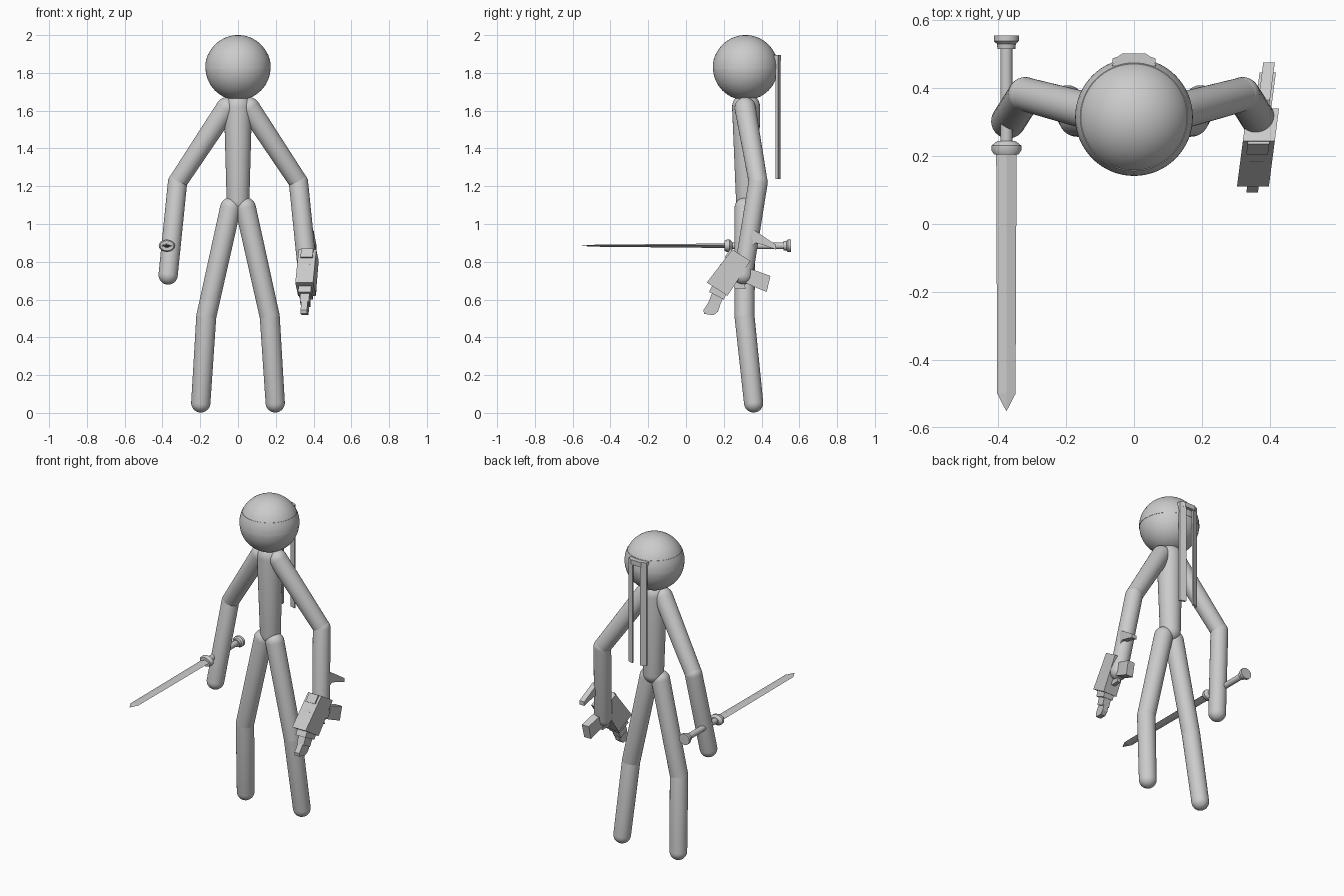
import bpy, bmesh, math
from mathutils import Vector

if "Cube" in bpy.data.objects:
    bpy.data.objects.remove(bpy.data.objects["Cube"])

grey = bpy.data.materials.new("plain grey")
grey.diffuse_color = (0.6, 0.6, 0.6, 1)
grey.use_nodes = True
grey.node_tree.nodes["Principled BSDF"].inputs["Base Color"].default_value = grey.diffuse_color


def finish(name, bm, angle=35):
    bmesh.ops.recalc_face_normals(bm, faces=bm.faces)
    me = bpy.data.meshes.new(name)
    bm.to_mesh(me)
    bm.free()
    me.materials.append(grey)
    ob = bpy.data.objects.new(name, me)
    bpy.context.collection.objects.link(ob)
    if angle:
        bpy.ops.object.select_all(action='DESELECT')
        ob.select_set(True)
        bpy.context.view_layer.objects.active = ob
        bpy.ops.object.shade_smooth_by_angle(angle=math.radians(angle))
    return ob


def lathe(name, origin, axis, profile, n=32, squash=1.0):
    """Spin (radius, distance) pairs around an axis; squash flattens one side."""
    o, d = Vector(origin), Vector(axis).normalized()
    u = d.cross(Vector((0, 0, 1)))
    u = u.normalized() if u.length > 1e-4 else Vector((1, 0, 0))
    v = d.cross(u)
    bm = bmesh.new()
    rings = []
    for r, h in profile:
        c = o + d * h
        if r < 1e-5:
            rings.append([bm.verts.new(c)] * n)
            continue
        rings.append([bm.verts.new(c + u * (r * math.cos(2 * math.pi * i / n))
                                   + v * (r * squash * math.sin(2 * math.pi * i / n)))
                      for i in range(n)])
    for a, b in zip(rings, rings[1:]):
        for i in range(n):
            j = (i + 1) % n
            vs = list(dict.fromkeys((a[i], a[j], b[j], b[i])))
            if len(vs) > 2:
                bm.faces.new(vs)
    return finish(name, bm)


def capsule(name, a, b, ra, rb):
    a, b = Vector(a), Vector(b)
    L = (b - a).length
    arc = [math.pi / 2 * i / 8 for i in range(9)]
    prof = [(ra * math.sin(t), -ra * math.cos(t)) for t in arc]
    prof += [(rb * math.cos(t), L + rb * math.sin(t)) for t in arc]
    return lathe(name, a, b - a, prof)


def plate(name, pts, half, shift=0.0):
    """Extrude a side outline of (y, z) points; it leans with the blaster."""
    bm = bmesh.new()
    sides = [[bm.verts.new((0.362 + shift + 0.13 * (y - 0.2) + s * half, y, z)) for y, z in pts]
             for s in (-1, 1)]
    n = len(pts)
    for s in sides:
        bm.faces.new(s)
    for i in range(n):
        j = (i + 1) % n
        bm.faces.new((sides[0][i], sides[0][j], sides[1][j], sides[1][i]))
    return finish(name, bm, 0)


# head and headband
HEAD = (0, 0.315, 1.828)
arc = [math.pi * i / 32 for i in range(33)]
lathe("head", HEAD, (0, 0, 1), [(0.172 * math.sin(t), -0.172 * math.cos(t)) for t in arc], 64)
band = [(0.1735 * math.cos(t), 0.1735 * math.sin(t)) for t in (-0.04, 0.08, 0.2, 0.32, 0.42)]
lathe("headband", HEAD, (0, 0, 1), [(0.165, -0.007)] + band + [(0.15, 0.0707)], 64)

# headband knot and hanging tails
bm = bmesh.new()
outline = [(-0.065, 0.465), (-0.058, 0.485), (-0.035, 0.502), (0.035, 0.502), (0.058, 0.485), (0.065, 0.465)]
lo = [bm.verts.new((x, y, 1.865)) for x, y in outline]
hi = [bm.verts.new((x, y, 1.895)) for x, y in outline]
bm.faces.new(lo)
bm.faces.new(hi)
for i in range(6):
    j = (i + 1) % 6
    bm.faces.new((lo[i], lo[j], hi[j], hi[i]))
finish("headband_knot", bm, 0)
for s, side in ((-1, "right"), (1, "left")):
    bm = bmesh.new()
    bmesh.ops.create_cube(bm, size=1)
    for v in bm.verts:
        v.co = (s * (0.045 + 0.036 * v.co.x), 0.487 + 0.014 * v.co.y - 0.012 * v.co.x,
                1.567 + 0.655 * v.co.z)
    finish("headband_tail_" + side, bm, 0)

# body and limbs
capsule("torso", (0, 0.318, 1.62), (0, 0.325, 1.12), 0.074, 0.06)
for s, side in ((-1, "right"), (1, "left")):
    shoulder, elbow, hand = (s * 0.06, 0.313, 1.615), (s * 0.32, 0.382, 1.222), (s * 0.37, 0.303, 0.73)
    hip, knee, foot = (s * 0.04, 0.312, 1.085), (s * 0.168, 0.31, 0.51), (s * 0.197, 0.358, 0.053)
    capsule("upper_arm_" + side, shoulder, elbow, 0.056, 0.05)
    capsule("forearm_" + side, elbow, hand, 0.051, 0.051)
    capsule("thigh_" + side, hip, knee, 0.055, 0.053)
    capsule("shin_" + side, knee, foot, 0.053, 0.051)

# sword: grip, guard, pommel and diamond blade
SX, SZ = -0.376, 0.885
Y = (0, 1, 0)
lathe("sword_grip", (SX, 0.24, SZ), Y, [(0, 0), (0.018, 0), (0.018, 0.29), (0, 0.29)], 16)
lathe("sword_guard", (SX, 0.205, SZ), Y,
      [(0, 0), (0.036, 0), (0.044, 0.012), (0.044, 0.026), (0.026, 0.04), (0, 0.04)], 16, 0.75)
lathe("sword_pommel", (SX, 0.515, SZ), Y,
      [(0, 0), (0.026, 0), (0.028, 0.016), (0.037, 0.024), (0.037, 0.041), (0, 0.041)], 16, 0.92)
bm = bmesh.new()
secs = [[bm.verts.new((SX + x, y, SZ + z)) for x, z in ((w, 0), (0, t), (-w, 0), (0, -t))]
        for y, w, t in ((0.21, 0.03, 0.012), (-0.5, 0.027, 0.005))]
tip = bm.verts.new((SX, -0.552, SZ))
bm.faces.new(secs[0])
for i in range(4):
    j = (i + 1) % 4
    bm.faces.new((secs[0][i], secs[0][j], secs[1][j], secs[1][i]))
    bm.faces.new((secs[1][i], secs[1][j], tip))
finish("sword_blade", bm, 0)

# blaster held in the left hand, pointing down and forward
plate("blaster_body", [(0.245, 0.865), (0.34, 0.805), (0.22, 0.62), (0.11, 0.69)], 0.047)
plate("blaster_top_rail", [(0.235, 0.87), (0.255, 0.855), (0.225, 0.81), (0.205, 0.825)], 0.032)
plate("blaster_sight", [(0.185, 0.79), (0.21, 0.775), (0.19, 0.745), (0.167, 0.762)], 0.02)
plate("blaster_collar", [(0.14, 0.675), (0.215, 0.63), (0.2, 0.6), (0.122, 0.64)], 0.034)
plate("blaster_barrel", [(0.145, 0.65), (0.2, 0.615), (0.175, 0.56), (0.12, 0.59)], 0.024)
plate("blaster_muzzle", [(0.125, 0.595), (0.18, 0.565), (0.168, 0.535), (0.145, 0.517),
                         (0.095, 0.525), (0.093, 0.545)], 0.017)
plate("blaster_grip", [(0.3, 0.77), (0.365, 0.755), (0.447, 0.725), (0.427, 0.64), (0.36, 0.668),
                       (0.29, 0.7)], 0.024)
plate("blaster_trigger_guard", [(0.25, 0.685), (0.31, 0.7), (0.315, 0.655), (0.255, 0.66)], 0.012)
plate("blaster_stock_arm", [(0.35, 0.96), (0.365, 0.965), (0.476, 0.89), (0.476, 0.865), (0.42, 0.885),
                            (0.37, 0.9), (0.33, 0.87)], 0.017)
